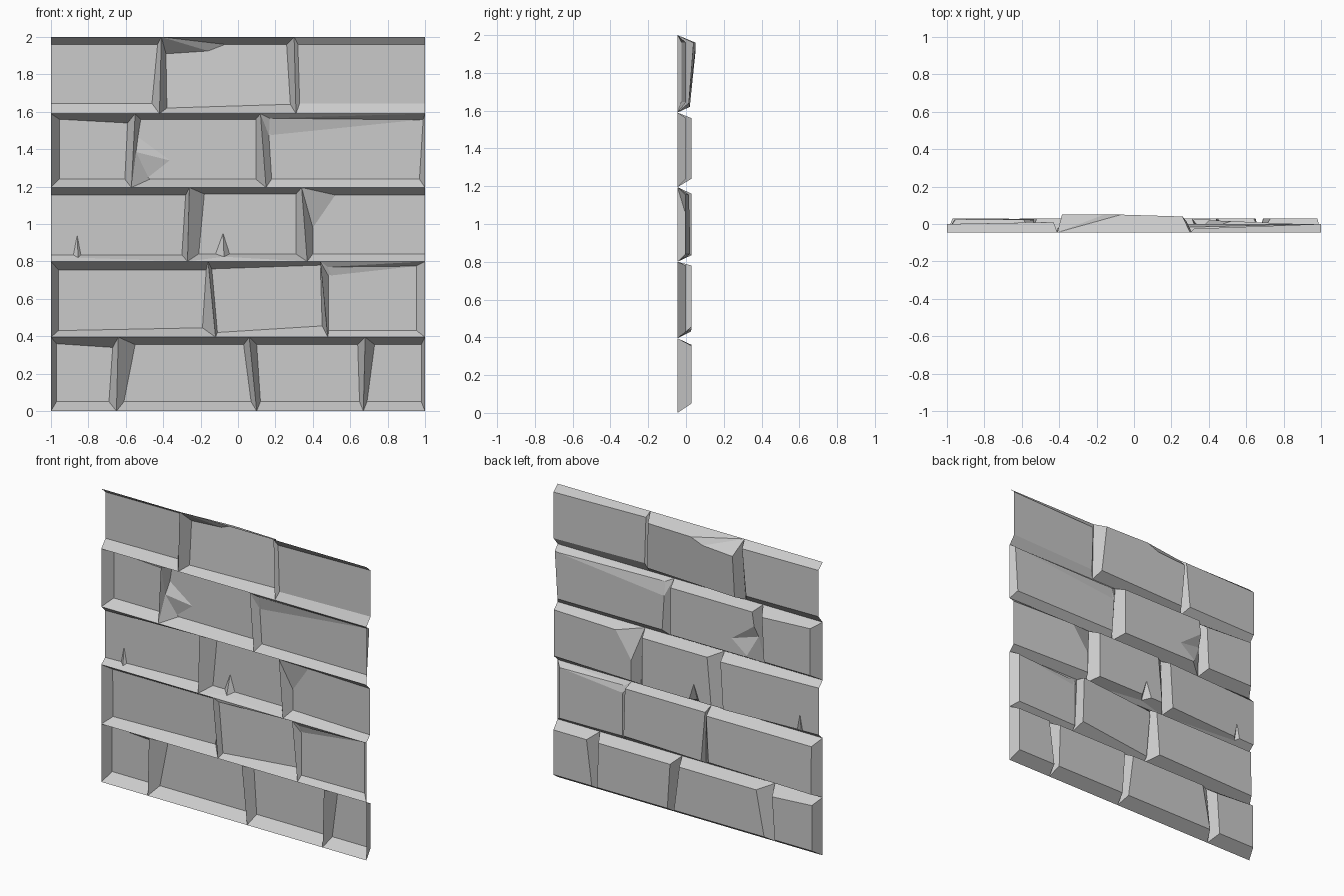
import bpy
import bmesh

cube = bpy.data.objects.get("Cube")
if cube:
    bpy.data.objects.remove(cube, do_unlink=True)

JOINT_Y = -0.045    # plane of the joints between bricks
FACE_Y = 0.03       # usual plane of the brick faces

stone = bpy.data.materials.new("grey_stone")
stone.use_nodes = True
grey = (0.6, 0.6, 0.6, 1)
stone.diffuse_color = grey
stone.node_tree.nodes["Principled BSDF"].inputs["Base Color"].default_value = grey


def pair(value):
    return value if isinstance(value, tuple) else (value, value)


# Open brick shell: bevels run from the joint outline to an inset face
# Corners and sides go round from bottom left, by way of bottom right
# Broken corners have several points; notches have start, dent, end, tip
def brick(name, outline, left=.04, right=.04, bottom=.045, top=.04,
          depth=(FACE_Y,) * 4, broken=None, notches=None):
    broken, notches = broken or {}, notches or {}
    left, right, bottom, top = map(pair, (left, right, bottom, top))
    bm = bmesh.new()

    def vert(x, z, y=FACE_Y):
        return bm.verts.new((x, y, z))

    def face(*verts):
        new = bm.faces.new(verts)
        new.normal_update()
        if new.normal.y < 0:
            new.normal_flip()

    outer = [vert(x, z, JOINT_Y) for x, z in outline]
    shift = [(left[0], bottom[0]), (-right[0], bottom[1]),
             (-right[1], -top[1]), (left[1], -top[0])]
    groups = []
    for i, ((x, z), (dx, dz)) in enumerate(zip(outline, shift)):
        points = broken.get(i, [(x + dx, z + dz, depth[i])])
        groups.append([vert(*p) for p in points])

    # Open ends have no side bevel
    open_sides = {1: right == (0, 0), 3: left == (0, 0)}
    front = []
    for i in range(4):
        j = (i + 1) % 4
        group, following = groups[i], groups[j]
        front += group
        for a, b in zip(group, group[1:]):
            face(outer[i], a, b)
        if i in notches:
            start, dent, end, tip = [vert(*p) for p in notches[i]]
            front += [start, tip, end]
            face(start, dent, tip)
            face(dent, end, tip)
            face(outer[i], dent, start, group[-1])
            face(outer[i], outer[j], dent)
            face(outer[j], following[0], end, dent)
        elif not open_sides.get(i):
            face(outer[i], outer[j], following[0], group[-1])
    face(*front)

    mesh = bpy.data.meshes.new(name)
    bm.to_mesh(mesh)
    bm.free()
    mesh.materials.append(stone)
    bpy.context.collection.objects.link(bpy.data.objects.new(name, mesh))


# One row of bricks between upright joints given as (bottom x, top x)
def course(name, low, high, joints, bricks):
    joints = [(-1, -1)] + joints + [(1, 1)]
    for n, (a, b, options) in enumerate(zip(joints, joints[1:], bricks), 1):
        outline = [(a[0], low), (b[0], low), (b[1], high), (a[1], high)]
        brick(f"{name}_brick_{n}", outline, **options)


# Face depths of a brick that leans from its left end to its right end
def lean(left_y, right_y):
    return (left_y, right_y, right_y, left_y)


# Bottom course
course("bottom_course", 0, .395, [(-.65, -.64), (.10, .06), (.67, .68)], [
    dict(left=.03, right=(.04, .03), bottom=.05, top=(.035, .055)),
    dict(left=(.04, .09), right=.03, bottom=.05),
    dict(left=(.02, .04), right=(.02, .04), bottom=.05),
    dict(left=(.02, .05), right=.02, bottom=.05),
])

# Second course, with a sloping break on the last brick
course("second_course", .395, .8, [(-.12, -.16), (.48, .44)], [
    dict(left=.04, right=(.07, .01), bottom=(.035, .05), top=.045,
         depth=(.025, .03, .025, .02)),
    dict(left=(.01, .02), right=(.03, 0), bottom=(.025, .06), top=(.04, .02),
         depth=lean(-.005, FACE_Y)),
    dict(left=(.005, .045), right=.045, bottom=.035, top=(.08, .02),
         depth=lean(-.01, 0), notches={
        2: [(.95, .775, 0), (.48, .77, -.025), (.486, .73, -.01),
            (.5, .725, -.01)]}),
])

# Middle course, with cracks in the lower edges and a broken corner
course("middle_course", .8, 1.195, [(-.27, -.26), (.37, .34)], [
    dict(left=0, right=(.03, .02), bottom=.035, depth=lean(-.005, FACE_Y), notches={
        0: [(-.88, .835, 0), (-.855, .82, -.02), (-.84, .835, 0),
            (-.86, .94, 0)]}),
    dict(left=(.06, .08), right=(.06, .03), bottom=.04, top=.035, notches={
        0: [(-.12, .84), (-.075, .825, -.015), (-.045, .84), (-.08, .95)]}),
    dict(left=.03, right=0, bottom=.04, depth=lean(.02, -.005), broken={
        3: [(.52, 1.155, .015), (.40, .98, .02)]}),
])

# Fourth course, with a chipped side and a sloping break
course("fourth_course", 1.195, 1.59, [(-.57, -.55), (.15, .12)], [
    dict(left=.045, right=(.035, .04), top=(.03, .05), depth=lean(.025, .025)),
    dict(left=(.1, .03), right=(.055, .025), top=.03, notches={
        3: [(-.535, 1.465), (-.545, 1.385, -.005), (-.48, 1.25), (-.365, 1.34)]}),
    dict(left=(.03, .045), right=(.03, .01), top=(.115, .03),
         depth=lean(0, 0), notches={
        2: [(.97, 1.557, 0), (.17, 1.565, -.02), (.166, 1.48, 0),
            (.18, 1.476, 0)]}),
])

# Top course, with a proud middle brick that has lost its upper corner
course("top_course", 1.59, 2, [(-.42, -.41), (.31, .30)], [
    dict(left=0, right=(.04, .02), bottom=.055, depth=lean(0, .01)),
    dict(left=(.04, .03), right=(.03, .04), bottom=(.03, .05),
         depth=(.02, .015, .04, .05), broken={
        3: [(-.07, 1.96, .05), (-.16, 1.925, .05), (-.385, 1.91, .05)]}),
    dict(left=.02, right=0, bottom=.055, depth=lean(-.025, 0)),
])
